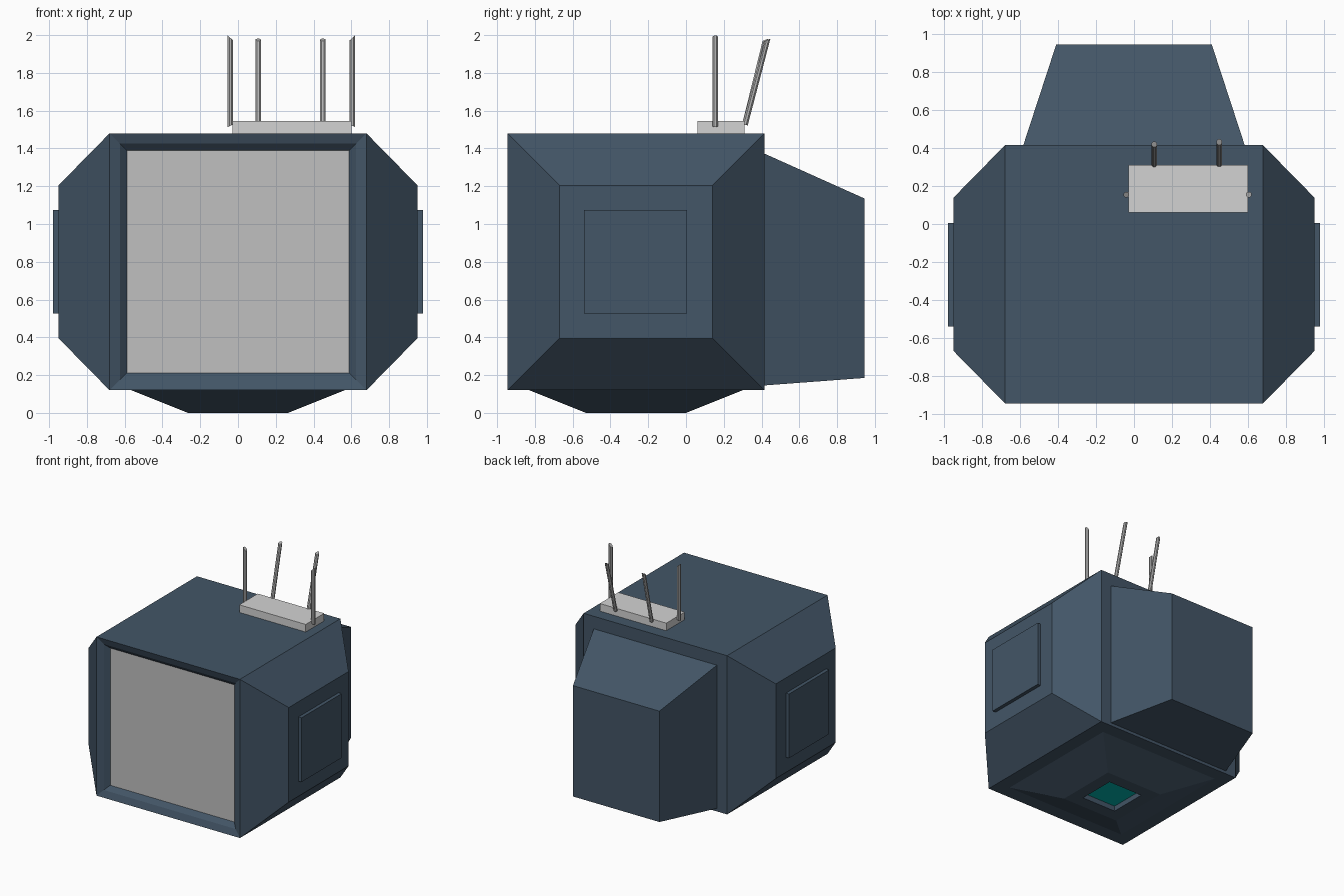
import bpy, bmesh, math
from mathutils import Vector

if "Cube" in bpy.data.objects:
    bpy.data.objects.remove(bpy.data.objects["Cube"])


def material(name, rgb):
    m = bpy.data.materials.new(name)
    m.diffuse_color = (*rgb, 1)
    m.use_nodes = True
    m.node_tree.nodes["Principled BSDF"].inputs["Base Color"].default_value = m.diffuse_color
    return m


BLUE = material("slate blue", (0.056, 0.092, 0.135))
SCREEN = material("screen grey", (0.53, 0.53, 0.53))
LIGHT = material("light grey", (0.65, 0.65, 0.65))
ROD = material("rod grey", (0.46, 0.46, 0.46))
TEAL = material("teal", (0.0, 0.45, 0.42))


def finish(name, bm, *mats):
    bmesh.ops.recalc_face_normals(bm, faces=bm.faces)
    me = bpy.data.meshes.new(name)
    bm.to_mesh(me)
    bm.free()
    for m in mats:
        me.materials.append(m)
    ob = bpy.data.objects.new(name, me)
    bpy.context.collection.objects.link(ob)
    return ob


def loft(rings):
    """Bridge equal-length point rings and cap both ends."""
    bm = bmesh.new()
    loops = [[bm.verts.new(p) for p in r] for r in rings]
    n = len(loops[0])
    for a, b in zip(loops, loops[1:]):
        for i in range(n):
            j = (i + 1) % n
            bm.faces.new((a[i], a[j], b[j], b[i]))
    bm.faces.new(loops[0][::-1])
    bm.faces.new(loops[-1])
    bmesh.ops.recalc_face_normals(bm, faces=bm.faces)
    bm.normal_update()
    return bm


def rect_x(x, y0, y1, z0, z1):
    return [(x, y0, z0), (x, y1, z0), (x, y1, z1), (x, y0, z1)]


def rect_y(y, hx, z0, z1):
    return [(-hx, y, z0), (hx, y, z0), (hx, y, z1), (-hx, y, z1)]


def rect_z(z, x0, x1, y0, y1):
    return [(x0, y0, z), (x1, y0, z), (x1, y1, z), (x0, y1, z)]


def inset(bm, face, thickness, depth):
    bmesh.ops.inset_individual(bm, faces=[face], thickness=thickness,
                               depth=depth, use_even_offset=True)
    bm.normal_update()


# Casing: cube with tapered sides and a screen sunk into the front
small, big = (-0.67, 0.14, 0.395, 1.205), (-0.945, 0.415, 0.12, 1.48)
bm = loft([rect_x(-0.95, *small), rect_x(-0.68, *big),
           rect_x(0.68, *big), rect_x(0.95, *small)])
front = min(bm.faces, key=lambda f: f.normal.y)
inset(bm, front, 0.055, -0.02)
inset(bm, front, 0.037, -0.035)
front.material_index = 1
finish("casing", bm, BLUE, SCREEN)

# Tapered tube housing at the back
finish("back_housing", loft([rect_y(0.41, 0.585, 0.145, 1.375),
                             rect_y(0.945, 0.41, 0.185, 1.135)]), BLUE)

# Tapered base with a small teal socket underneath
bm = loft([rect_z(0.12, -0.565, 0.565, -0.83, 0.30),
           rect_z(0.0, -0.265, 0.265, -0.53, 0.0)])
bottom = min(bm.faces, key=lambda f: f.calc_center_median().z)
inset(bm, bottom, 0.105, 0)
inset(bm, bottom, 0.005, -0.04)
bottom.material_index = 1
finish("base", bm, BLUE, TEAL)

# Side panels
for s, side in ((-1, "left"), (1, "right")):
    finish(side + "_panel", loft([rect_x(s * 0.94, -0.54, 0.005, 0.525, 1.075),
                                  rect_x(s * 0.98, -0.54, 0.005, 0.525, 1.075)]), BLUE)

# Aerial box on top
finish("aerial_box", loft([rect_z(1.475, -0.03, 0.60, 0.06, 0.31),
                           rect_z(1.545, -0.03, 0.60, 0.06, 0.31)]), LIGHT)


def rod(name, base, tip, out, slope):
    """Eight-sided rod whose tip is cut higher on the outer side."""
    rings = []
    for c, k in ((base, -slope * 0.5), (tip, slope)):
        ring = []
        for i in range(8):
            a = math.tau * (i + 0.5) / 8
            o = Vector((math.cos(a), math.sin(a), 0)) * 0.016
            ring.append(Vector(c) + o + Vector((0, 0, k * o.dot(Vector(out)))))
        rings.append(ring)
    finish(name, loft(rings), ROD)


# Two upright rods at the ends, two leaning rods at the back
rod("left_rod", (-0.04, 0.155, 1.52), (-0.04, 0.155, 1.985), (-1, 0, 0), 0.9)
rod("right_rod", (0.605, 0.155, 1.52), (0.605, 0.155, 1.985), (1, 0, 0), 0.9)
rod("back_left_rod", (0.107, 0.312, 1.525), (0.107, 0.42, 1.975), (0, 1, 0), 0.4)
rod("back_right_rod", (0.449, 0.312, 1.525), (0.449, 0.432, 1.975), (0, 1, 0), 0.4)
